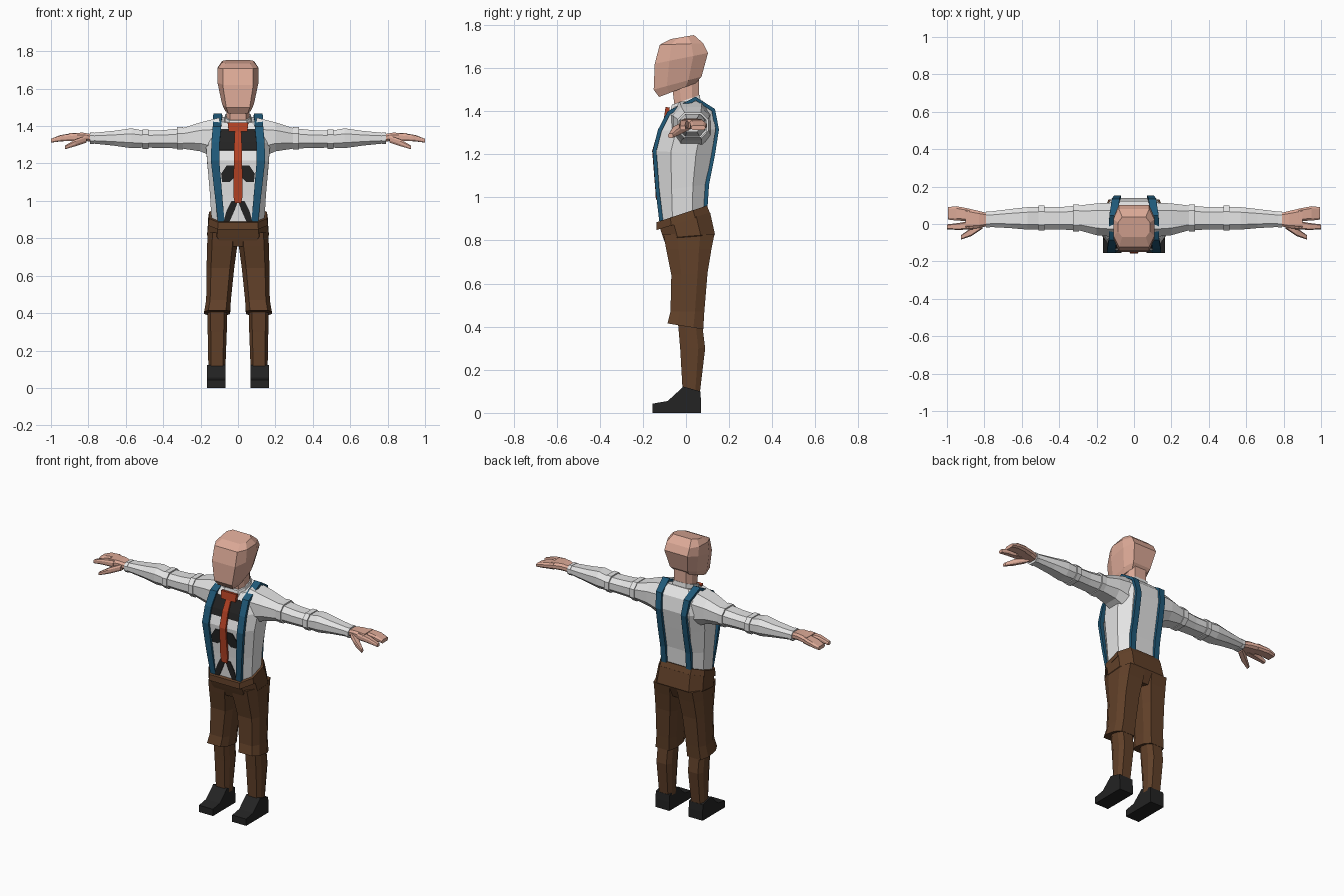
import bpy, bmesh
from mathutils import Vector


def mat(name, r, g, b):
    m = bpy.data.materials.new(name)
    m.diffuse_color = (r, g, b, 1)
    return m


SKIN = mat("skin", 0.72, 0.40, 0.31)
WHITE = mat("shirt white", 0.78, 0.78, 0.78)
BLUE = mat("strap blue", 0.014, 0.10, 0.19)
BROWN = mat("trouser brown", 0.12, 0.052, 0.022)
RED = mat("tie red", 0.46, 0.055, 0.018)
BLACK = mat("black", 0.017, 0.017, 0.017)


def oct8(k, j=0.45):
    """Chamfered square outline in -1..1."""
    return [(-k, -1), (k, -1), (1, -j), (1, j), (k, 1), (-k, 1), (-1, j), (-1, -j)]


def flat_ring(x0, x1, yf, zf, yb, zb, k=0.68):
    """Near-horizontal ring; front and back may have different heights."""
    out = []
    for u, v in oct8(k):
        t = (v + 1) / 2
        out.append((x0 + (x1 - x0) * (u + 1) / 2, yf + (yb - yf) * t, zf + (zb - zf) * t))
    return out


def side_ring(x, y0, y1, z0, z1, k=0.55):
    """Ring in the yz plane, for arms and fingers."""
    return [(x, y0 + (y1 - y0) * (u + 1) / 2, z0 + (z1 - z0) * (v + 1) / 2) for u, v in oct8(k)]


def loft(name, rings, material, mirror=False):
    bm = bmesh.new()
    rows = [[bm.verts.new(p) for p in r] for r in rings]
    n = len(rows[0])
    for a, b in zip(rows, rows[1:]):
        for i in range(n):
            bm.faces.new((a[i], a[(i + 1) % n], b[(i + 1) % n], b[i]))
    bm.faces.new(rows[0])
    bm.faces.new(rows[-1])
    bmesh.ops.recalc_face_normals(bm, faces=bm.faces)
    me = bpy.data.meshes.new(name)
    bm.to_mesh(me)
    bm.free()
    me.materials.append(material)
    ob = bpy.data.objects.new(name, me)
    bpy.context.collection.objects.link(ob)
    if mirror:
        ob.modifiers.new("mirror", 'MIRROR').use_mirror_merge = False
    return ob


def ribbon(name, path, t, material, mirror=False):
    """Band of thickness t along (x0, x1, y, z) points."""
    rings = []
    for i, (x0, x1, y, z) in enumerate(path):
        a, b = path[max(i - 1, 0)], path[min(i + 1, len(path) - 1)]
        d = Vector((b[2] - a[2], b[3] - a[3])).normalized()
        ny, nz = -d.y * t / 2, d.x * t / 2
        rings.append([(x0, y - ny, z - nz), (x1, y - ny, z - nz), (x1, y + ny, z + nz), (x0, y + ny, z + nz)])
    return loft(name, rings, material, mirror)


# head and neck
loft("head", [flat_ring(-w, w, *r, k=0.74) for w, *r in [
    (0.070, -0.125, 1.466, 0.045, 1.53),
    (0.085, -0.150, 1.500, 0.072, 1.56),
    (0.110, -0.145, 1.620, 0.102, 1.67),
    (0.109, -0.122, 1.708, 0.080, 1.715),
    (0.085, -0.070, 1.735, 0.037, 1.753)]], SKIN)
loft("neck", [flat_ring(-0.062, 0.062, -0.05, 1.40, 0.06, 1.42),
              flat_ring(-0.06, 0.06, -0.065, 1.52, 0.06, 1.56)], SKIN)

# shirt body
TORSO = [(0.140, -0.118, 0.86, 0.085, 0.92), (0.150, -0.127, 1.03, 0.092, 1.06),
         (0.165, -0.142, 1.215, 0.118, 1.20), (0.172, -0.115, 1.31, 0.138, 1.315),
         (0.150, -0.078, 1.385, 0.122, 1.40), (0.105, -0.055, 1.42, 0.075, 1.45)]
loft("shirt_body", [flat_ring(-w, w, *r) for w, *r in TORSO], WHITE)
loft("shirt_collar", [flat_ring(-0.075, 0.075, -0.075, 1.39, 0.07, 1.43),
                      flat_ring(-0.068, 0.068, -0.065, 1.43, 0.064, 1.475)], WHITE)


def front_y(z):
    for a, b in zip(TORSO, TORSO[1:]):
        if a[2] <= z <= b[2]:
            return a[1] + (b[1] - a[1]) * (z - a[2]) / (b[2] - a[2])
    return TORSO[-1][1]


# sleeves and gathered bands
loft("sleeve", [side_ring(*r) for r in [
    (0.10, -0.07, 0.115, 1.22, 1.445), (0.20, -0.06, 0.11, 1.265, 1.42),
    (0.30, -0.032, 0.098, 1.28, 1.388), (0.40, -0.03, 0.090, 1.283, 1.378),
    (0.50, -0.028, 0.090, 1.285, 1.375), (0.57, -0.03, 0.09, 1.282, 1.388),
    (0.66, -0.022, 0.08, 1.295, 1.375), (0.79, -0.015, 0.064, 1.308, 1.362)]], WHITE, True)
for i, x in enumerate((0.31, 0.495)):
    y0, y1, z0, z1 = ((-0.04, 0.104, 1.275, 1.394), (-0.036, 0.098, 1.278, 1.383))[i]
    loft("sleeve_band", [side_ring(x - 0.016, y0, y1, z0, z1),
                         side_ring(x + 0.016, y0, y1, z0, z1)], WHITE, True)
loft("cuff", [side_ring(0.77, -0.02, 0.068, 1.303, 1.366),
              side_ring(0.79, -0.02, 0.068, 1.303, 1.366)], WHITE, True)

# hands
HAND = {
    "palm": [(0.77, -0.008, 0.055, 1.315, 1.355), (0.83, -0.022, 0.07, 1.322, 1.365),
             (0.90, -0.028, 0.086, 1.322, 1.362)],
    "fingers": [(0.88, 0.016, 0.082, 1.322, 1.363), (0.95, 0.018, 0.095, 1.318, 1.352),
                (0.995, 0.024, 0.09, 1.312, 1.334)],
    "index_finger": [(0.86, -0.028, 0.02, 1.32, 1.362), (0.94, -0.032, 0.005, 1.32, 1.352),
                     (1.0, -0.028, -0.002, 1.312, 1.332)],
    "thumb": [(0.81, -0.025, 0.02, 1.312, 1.35), (0.87, -0.065, -0.02, 1.292, 1.328),
              (0.925, -0.083, -0.06, 1.276, 1.296)]}
for part, rows in HAND.items():
    loft(part, [side_ring(*r, k=0.7) for r in rows], SKIN, True)

# dark patches on the shirt front: rows of (z, inner x, outer x)
for rows in ([(1.383, 0, 0.10), (1.31, 0, 0.112), (1.27, 0, 0.11)],
             [(1.19, 0.0, 0.06), (1.145, 0.0, 0.09), (1.10, 0.045, 0.085)],
             [(1.0, 0.0, 0.035), (0.95, 0.018, 0.06), (0.89, 0.045, 0.078)]):
    ribbon("shirt_patch", [(a, b, front_y(z) - 0.002, z) for z, a, b in rows], 0.006, BLACK, True)

# tie
ribbon("tie", [(-w, w, front_y(z) - 0.009, z) for z, w in
               [(1.39, 0.016), (1.31, 0.02), (1.215, 0.022), (1.03, 0.025), (0.99, 0.018)]], 0.012, RED)
ribbon("tie_knot", [(-0.055, 0.055, -0.085, 1.418), (-0.05, 0.05, -0.092, 1.37)], 0.02, RED)

# shoulder straps, front waist over the shoulder to back waist
ribbon("shoulder_strap", [
    (0.072, 0.108, -0.115, 0.89), (0.085, 0.125, -0.133, 1.04), (0.100, 0.145, -0.146, 1.215),
    (0.098, 0.142, -0.122, 1.31), (0.09, 0.135, -0.08, 1.392), (0.085, 0.132, 0.045, 1.458),
    (0.078, 0.118, 0.127, 1.405), (0.07, 0.107, 0.144, 1.315), (0.07, 0.107, 0.124, 1.19),
    (0.07, 0.107, 0.098, 1.06), (0.07, 0.105, 0.09, 0.94)], 0.018, BLUE, True)

# trousers: waistband, hips, baggy upper legs, narrow lower legs
loft("waistband", [flat_ring(-0.16, 0.16, -0.138, 0.848, 0.112, 0.925),
                   flat_ring(-0.155, 0.155, -0.136, 0.885, 0.097, 0.962)], BROWN)
loft("hips", [flat_ring(-w, w, *r) for w, *r in [
    (0.12, -0.085, 0.755, 0.10, 0.755), (0.165, -0.105, 0.81, 0.134, 0.83),
    (0.158, -0.122, 0.86, 0.112, 0.93)]], BROWN)
loft("upper_leg", [flat_ring(*r) for r in [
    (0.0, 0.162, -0.105, 0.83, 0.132, 0.83), (0.004, 0.165, -0.092, 0.76, 0.118, 0.76),
    (0.020, 0.168, -0.068, 0.64, 0.100, 0.65), (0.038, 0.170, -0.072, 0.47, 0.085, 0.47),
    (0.042, 0.181, -0.086, 0.415, 0.080, 0.388)]], BROWN, True)
loft("lower_leg", [flat_ring(*r) for r in [
    (0.058, 0.163, -0.040, 0.45, 0.070, 0.45), (0.060, 0.162, -0.027, 0.30, 0.089, 0.30),
    (0.068, 0.158, -0.015, 0.09, 0.064, 0.09)]], BROWN, True)

# shoes: side profile carried across the foot
SHOE = [(-0.155, 0), (0.07, 0), (0.07, 0.055), (0.066, 0.10), (-0.012, 0.122), (-0.085, 0.055), (-0.155, 0.043)]
loft("shoe", [[(x, y, z) for y, z in SHOE] for x in (0.068, 0.166)], BLACK, True)
